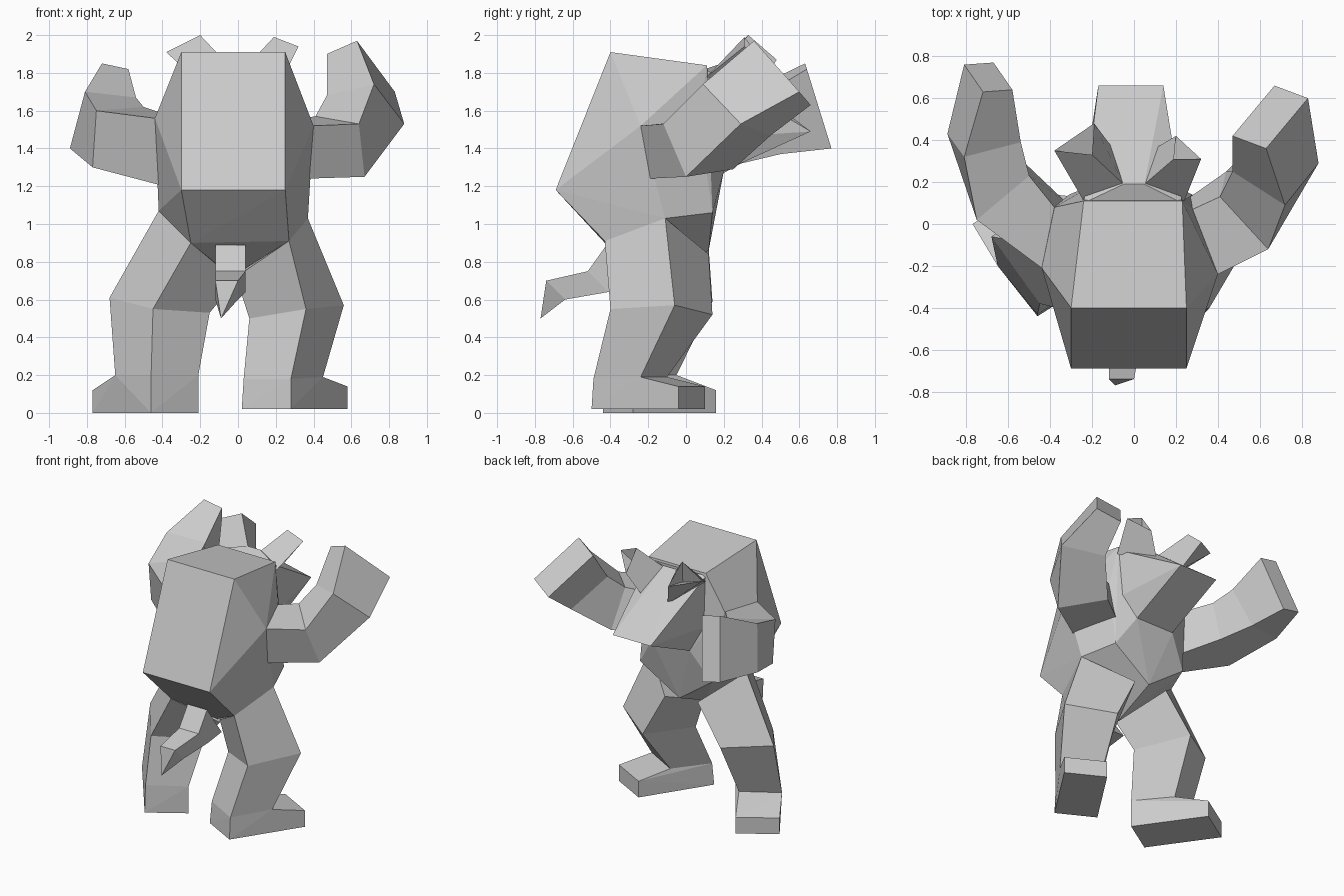
import bpy, bmesh
from mathutils import Vector as V


def finish(name, bm):
    bmesh.ops.recalc_face_normals(bm, faces=bm.faces[:])
    me = bpy.data.meshes.new(name)
    bm.to_mesh(me)
    bm.free()
    bpy.context.collection.objects.link(bpy.data.objects.new(name, me))


def hull(name, pts):
    """Faceted block: convex hull of a few corner points."""
    bm = bmesh.new()
    vs = [bm.verts.new(p) for p in pts]
    r = bmesh.ops.convex_hull(bm, input=vs)
    loose = {g for g in r["geom_interior"] + r["geom_unused"]
             if isinstance(g, bmesh.types.BMVert)}
    bmesh.ops.delete(bm, geom=[v for v in loose if v.is_valid], context='VERTS')
    finish(name, bm)


def loft(name, rings):
    """Skin equal-sized rings and cap both ends."""
    bm = bmesh.new()
    vr = [[bm.verts.new(p) for p in r] for r in rings]
    n = len(vr[0])
    for r, s in zip(vr, vr[1:]):
        for i in range(n):
            j = (i + 1) % n
            bm.faces.new((r[i], r[j], s[j], s[i]))
    bm.faces.new(vr[0])
    bm.faces.new(vr[-1])
    bmesh.ops.remove_doubles(bm, verts=bm.verts[:], dist=0.0005)
    finish(name, bm)


def para(a, b, d):
    """Four-sided section from three corners."""
    a, b, d = V(a), V(b), V(d)
    return [a, b, b + d - a, d]


# Torso: flat back panel, shoulders, waist, groin
hull("torso", [
    (-.30, -.69, 1.18), (.25, -.69, 1.18), (.25, -.40, 1.91), (-.30, -.40, 1.91),
    (-.24, .11, 1.84), (.23, .11, 1.84),
    (-.44, -.21, 1.56), (.40, -.24, 1.52), (-.38, .08, 1.57), (.28, .07, 1.54),
    (-.39, -.18, 1.20), (.36, -.20, 1.24),
    (-.17, .2, 1.28), (.14, .2, 1.28), (-.31, .14, 1.06), (.28, .14, 1.06),
    (-.42, -.11, 1.07), (.37, -.11, 1.03), (-.25, -.43, .90), (.27, -.43, .91),
    (-.03, .12, .86), (-.03, -.2, .72)])

# Head: wedge-shaped snout pointing forward and down
hull("head", [
    (-.24, .10, 1.82), (.23, .10, 1.82), (-.05, .19, 1.85), (.05, .19, 1.85),
    (-.20, .34, 1.68), (.17, .34, 1.68), (-.17, .66, 1.49), (.14, .66, 1.49),
    (-.17, .2, 1.28), (.14, .2, 1.28), (-.26, .08, 1.45), (.23, .08, 1.45)])


# Ears: hollow three-sided cups
def ear(name, s, flare):
    base = [(s * .24, .11, 1.78), (s * .05, .19, 1.84), (s * .10, .36, 1.67)]
    loft(name, [base, flare, [(s * .17, .28, 1.82)] * 2 + [(s * .16, .29, 1.82)]])


ear("left_ear", -1, [(-.38, .35, 1.91), (-.20, .33, 2.0), (-.19, .48, 1.87)])
ear("right_ear", 1, [(.32, .31, 1.94), (.19, .31, 1.99), (.20, .42, 1.84)])

# Arms: shoulder, elbow, wrist, hand end
loft("right_arm", [
    para((.40, -.24, 1.52), (.36, -.20, 1.24), (.28, .07, 1.55)),
    para((.64, -.12, 1.53), (.67, .0, 1.25), (.41, .13, 1.57)),
    para((.72, .09, 1.74), (.88, .29, 1.53), (.47, .25, 1.68)),
    para((.63, .36, 1.97), (.83, .60, 1.70), (.47, .42, 1.90))])
loft("left_arm", [
    para((-.44, -.21, 1.56), (-.39, -.18, 1.20), (-.38, .08, 1.58)),
    para((-.75, .02, 1.60), (-.77, .08, 1.30), (-.50, .23, 1.62)),
    para((-.81, .32, 1.70), (-.89, .43, 1.40), (-.54, .39, 1.67)),
    para((-.72, .63, 1.85), (-.81, .76, 1.43), (-.58, .64, 1.82))])


# Legs: hip, knee, ankle, plus a wedge foot
def leg(side, hip, knee, ankle, sole):
    loft(side + "_leg", [hip, knee, ankle])
    toes = [p + V((0, 0, .12)) for p in sole[1:3]]
    hull(side + "_foot", ankle + sole + toes)


leg("right",
    para((.27, -.43, .91), (.37, -.11, 1.03), (-.01, -.2, .72)),
    para((.36, -.40, .55), (.56, -.06, .57), (.06, -.2, .50)),
    para((.28, -.49, .18), (.45, -.24, .19), (.03, -.35, .18)),
    para((.28, -.50, .02), (.58, -.04, .02), (.02, -.36, .02)))
leg("left",
    para((-.25, -.43, .90), (-.42, -.11, 1.07), (-.01, -.2, .70)),
    para((-.45, -.38, .55), (-.68, -.06, .61), (-.15, -.18, .53)),
    para((-.46, -.43, .20), (-.65, -.20, .20), (-.21, -.28, .20)),
    para((-.46, -.44, 0), (-.77, 0, 0), (-.21, -.28, 0)))


# Tail: stubby bent tail with a pointed tip
def tail_ring(w, y0, z0, y1, z1):
    return [(-.04 - w, y0, z0), (-.04 + w, y0, z0), (-.04 + w, y1, z1), (-.04 - w, y1, z1)]


loft("tail", [tail_ring(.08, -.42, .89, -.25, .66), tail_ring(.08, -.52, .75, -.41, .64),
              [(x - .02, y, z) for x, y, z in tail_ring(.06, -.74, .70, -.64, .60)],
              [(-.09, -.77, .50)] * 2 + [(-.085, -.765, .50)] * 2][:3])
hull("tail_tip", [(x - .02, y, z) for x, y, z in tail_ring(.06, -.74, .70, -.64, .60)]
     + [(-.09, -.77, .50)])
